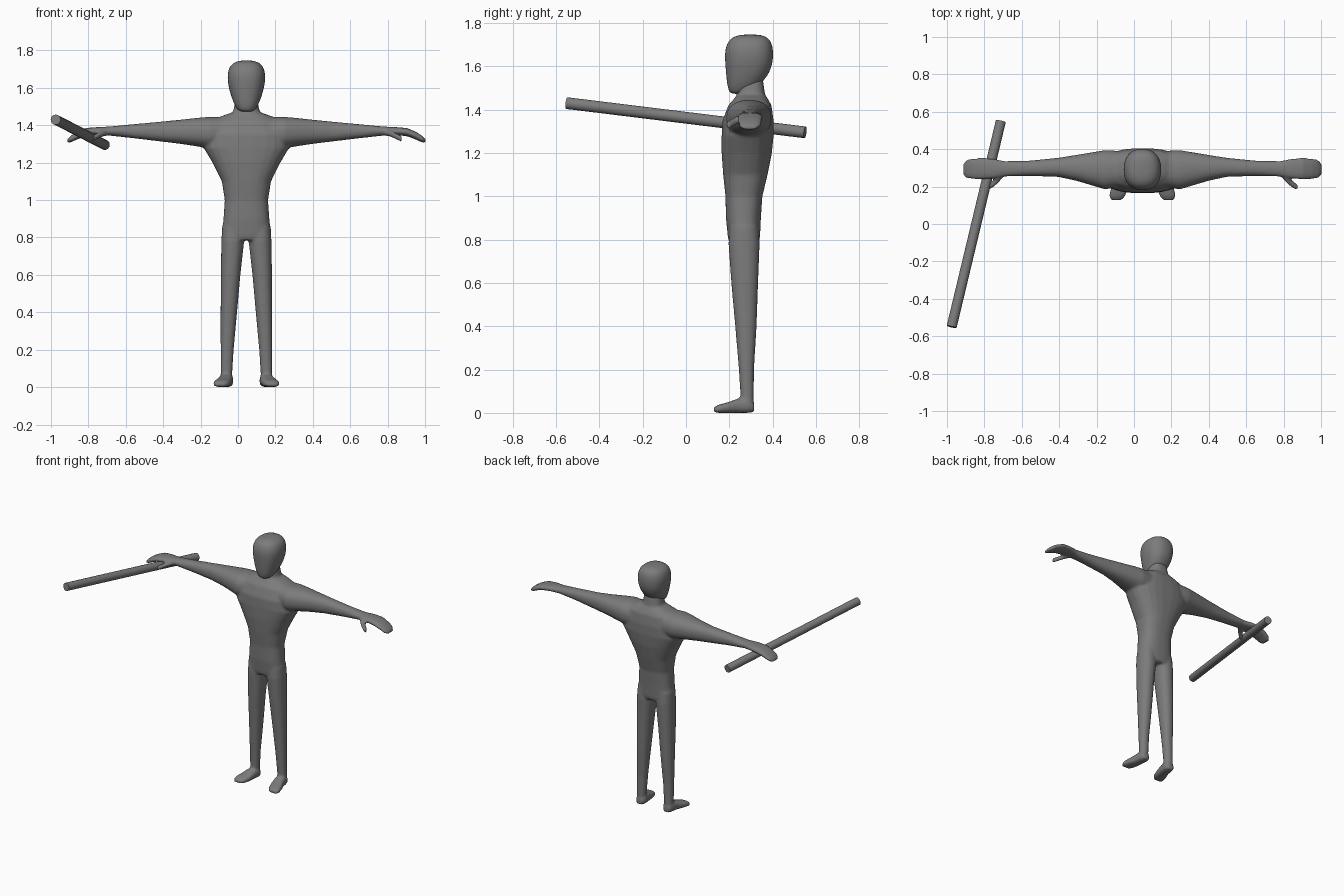
import bpy
import bmesh
from math import cos, sin, tau
from mathutils import Vector

cube = bpy.data.objects.get("Cube")
if cube:
    bpy.data.objects.remove(cube, do_unlink=True)

MID_X = 0.045  # the figure stands a little to its left of the origin

grey = bpy.data.materials.new("plain grey")
grey.use_nodes = True
grey.diffuse_color = (0.2, 0.2, 0.2, 1)
grey.node_tree.nodes["Principled BSDF"].inputs["Base Color"].default_value = (0.2, 0.2, 0.2, 1)


def superellipse(angle, power):
    """Point on a rounded unit square."""
    def shape(value):
        return abs(value) ** (2 / power) * (1 if value > 0 else -1)
    return shape(cos(angle)), shape(sin(angle))


def loft(bm, axis, sections, side=1, power=2.3, count=24):
    """Skin sections (position, low a, high a, low b, high b) along an axis."""
    rings = []
    for pos, a0, a1, b0, b1 in sections:
        ring = []
        for i in range(count):
            u, v = superellipse(tau * (i + 0.5) / count, power)
            a = (a0 + a1) / 2 + u * (a1 - a0) / 2
            b = (b0 + b1) / 2 + v * (b1 - b0) / 2
            x, y, z = {"x": (pos, a, b), "y": (a, pos, b), "z": (a, b, pos)}[axis]
            ring.append(bm.verts.new((MID_X + side * x, y, z)))
        rings.append(ring)
    for low, high in zip(rings, rings[1:]):
        for i in range(count):
            j = (i + 1) % count
            bm.faces.new((low[i], low[j], high[j], high[i]))
    bm.faces.new(rings[0])
    bm.faces.new(rings[-1])


def make_object(name, bm):
    bmesh.ops.recalc_face_normals(bm, faces=bm.faces)
    for face in bm.faces:
        face.smooth = True
    mesh = bpy.data.meshes.new(name)
    bm.to_mesh(mesh)
    bm.free()
    mesh.materials.append(grey)
    obj = bpy.data.objects.new(name, mesh)
    bpy.context.collection.objects.link(obj)
    return obj


def symmetric(rows):
    """Turn (z, half width, front, back) rows into full sections."""
    return [(z, -w, w, front, back) for z, w, front, back in rows]


TORSO = symmetric([
    (0.785, 0.122, 0.20, 0.335),
    (0.81, 0.131, 0.193, 0.342),
    (0.9, 0.123, 0.184, 0.346),
    (1.0, 0.116, 0.182, 0.353),
    (1.1, 0.132, 0.171, 0.377),
    (1.2, 0.182, 0.164, 0.397),
    (1.28, 0.23, 0.164, 0.405),
    (1.35, 0.225, 0.168, 0.405),
    (1.42, 0.19, 0.195, 0.395),
    (1.45, 0.13, 0.222, 0.378),
    (1.47, 0.072, 0.235, 0.365),
    (1.54, 0.057, 0.243, 0.355),
])

ARM = [
    (0.1, 1.27, 1.445), (0.2, 1.275, 1.445), (0.26, 1.286, 1.44),
    (0.35, 1.30, 1.43), (0.45, 1.312, 1.42), (0.6, 1.33, 1.406),
    (0.735, 1.345, 1.393), (0.8, 1.348, 1.39), (0.86, 1.341, 1.385),
    (0.91, 1.322, 1.363), (0.94, 1.308, 1.343), (0.958, 1.306, 1.325),
]
ARM_DEPTH = [
    (0.2, 0.39), (0.185, 0.395), (0.203, 0.385), (0.23, 0.37),
    (0.252, 0.354), (0.257, 0.339), (0.254, 0.336), (0.242, 0.35),
    (0.238, 0.354), (0.24, 0.35), (0.245, 0.343), (0.262, 0.325),
]
THUMB = [
    (0.74, 0.255, 0.30, 0.0), (0.77, 0.22, 0.27, -0.007), (0.795, 0.198, 0.24, -0.018),
    (0.82, 0.183, 0.217, -0.03), (0.832, 0.185, 0.207, -0.036),
]

LEG = [
    (0.86, 0.005, 0.130, 0.20, 0.335),
    (0.78, 0.012, 0.134, 0.196, 0.34),
    (0.6, 0.032, 0.137, 0.209, 0.333),
    (0.4, 0.05, 0.138, 0.227, 0.326),
    (0.2, 0.068, 0.138, 0.244, 0.314),
    (0.04, 0.078, 0.138, 0.254, 0.312),
]
FOOT = [
    (0.315, 0.085, 0.13, 0.005, 0.045),
    (0.29, 0.069, 0.142, 0.0, 0.07),
    (0.24, 0.074, 0.15, 0.0, 0.066),
    (0.19, 0.08, 0.169, 0.0, 0.048),
    (0.15, 0.092, 0.178, 0.0, 0.038),
    (0.128, 0.11, 0.168, 0.003, 0.025),
]

# Body: torso, arms, hands, legs and feet fused into one skin
bm = bmesh.new()
loft(bm, "z", TORSO, power=2.5)
arm = [(x, y0, y1, z0, z1) for (x, z0, z1), (y0, y1) in zip(ARM, ARM_DEPTH)]
thumb = [(x, y0, y1, 1.345 + dz, 1.378 + dz) for x, y0, y1, dz in THUMB]
for side in (1, -1):
    loft(bm, "x", arm, side)
    loft(bm, "x", thumb, side, power=2)
    loft(bm, "z", LEG, side, power=2.2)
    loft(bm, "y", FOOT, side, power=2.8)
body = make_object("body", bm)
fuse = body.modifiers.new("fuse", "REMESH")
fuse.mode = "VOXEL"
fuse.voxel_size = 0.008
fuse.use_smooth_shade = True
relax = body.modifiers.new("relax", "SMOOTH")
relax.factor = 0.5
relax.iterations = 5

# Head: smooth egg with a flat face and narrow chin
HEAD = symmetric([
    (1.472, 0.03, 0.21, 0.275),
    (1.485, 0.05, 0.197, 0.31),
    (1.52, 0.069, 0.189, 0.348),
    (1.57, 0.087, 0.184, 0.387),
    (1.62, 0.099, 0.18, 0.402),
    (1.67, 0.103, 0.178, 0.404),
    (1.715, 0.091, 0.192, 0.395),
    (1.738, 0.064, 0.22, 0.37),
    (1.747, 0.025, 0.26, 0.335),
])
bm = bmesh.new()
loft(bm, "z", HEAD, power=2.3)
head = make_object("head", bm)
head.modifiers.new("round", "SUBSURF").levels = 2
head.modifiers["round"].render_levels = 2

# Staff held in the right hand
tip, butt = Vector((-0.975, -0.55, 1.43)), Vector((-0.712, 0.55, 1.295))
bpy.ops.mesh.primitive_cylinder_add(
    vertices=24, radius=0.027, depth=(tip - butt).length, location=(tip + butt) / 2)
staff = bpy.context.object
staff.name = "staff"
staff.rotation_euler = (tip - butt).to_track_quat("Z", "Y").to_euler()
staff.data.materials.append(grey)
bpy.ops.object.shade_smooth_by_angle()
